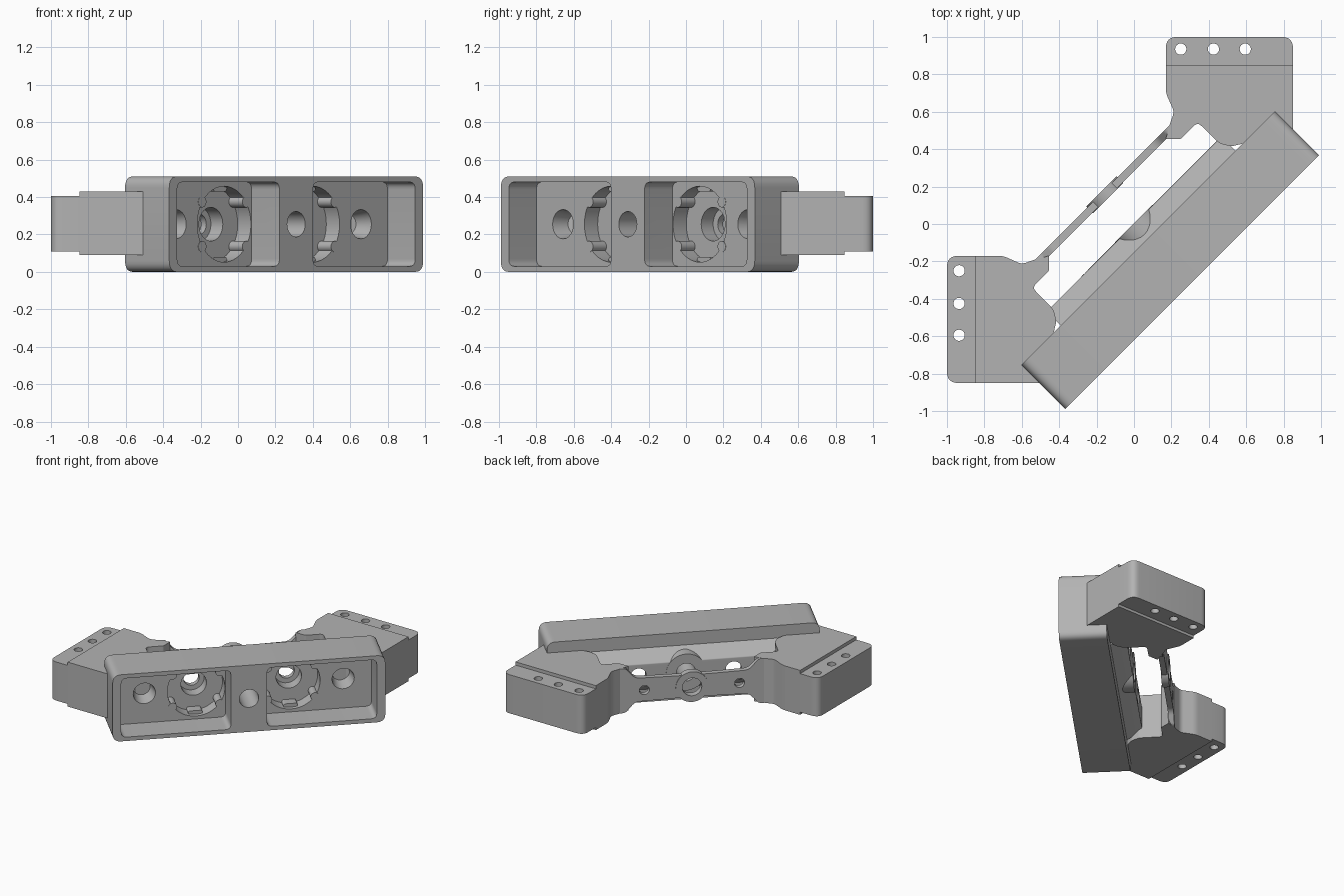
import bpy, bmesh, math
from mathutils import Vector, Matrix

if "Cube" in bpy.data.objects:
    bpy.data.objects.remove(bpy.data.objects["Cube"], do_unlink=True)

grey = bpy.data.materials.new("machined grey")
grey.use_nodes = True
COLOUR = (0.45, 0.45, 0.45, 1)
grey.diffuse_color = COLOUR
grey.node_tree.nodes["Principled BSDF"].inputs["Base Color"].default_value = COLOUR

MID = 0.255                      # height of the bore axis
TURN = Matrix.Rotation(math.radians(45), 4, "Z")
# Parts are built along local u (length), v (depth) and z, then turned by 45 degrees.
AXES = {"z": lambda a, b, h: (a, b, h),
        "v": lambda a, b, h: (a, h, b),
        "u": lambda a, b, h: (h, a, b)}


def rounded(points, steps=6):
    """Round each (a, b, radius) corner of an outline."""
    out, n = [], len(points)
    for i, p in enumerate(points):
        c = Vector(p[:2])
        r = p[2] if len(p) > 2 else 0
        if r == 0:
            out.append(c)
            continue
        d1 = Vector(points[i - 1][:2]) - c
        d2 = Vector(points[(i + 1) % n][:2]) - c
        cut = min(r / math.tan(d1.angle(d2) / 2), d1.length * 0.48, d2.length * 0.48)
        a, b = c + d1.normalized() * cut, c + d2.normalized() * cut
        for k in range(steps + 1):
            t = k / steps
            out.append(a * (1 - t) ** 2 + c * 2 * t * (1 - t) + b * t * t)
    return out


def prism(name, outline, lo, hi, axis, taper=1.0):
    bm = bmesh.new()
    place = AXES[axis]
    centre = sum(outline, Vector((0, 0))) / len(outline)
    far = [centre + (p - centre) * taper for p in outline]
    low = [bm.verts.new(place(p.x, p.y, lo)) for p in outline]
    top = [bm.verts.new(place(p.x, p.y, hi)) for p in far]
    bm.faces.new(low)
    bm.faces.new(top)
    for i in range(len(low)):
        bm.faces.new((low[i - 1], low[i], top[i], top[i - 1]))
    bmesh.ops.recalc_face_normals(bm, faces=bm.faces[:])
    mesh = bpy.data.meshes.new(name)
    bm.to_mesh(mesh)
    bm.free()
    ob = bpy.data.objects.new(name, mesh)
    bpy.context.collection.objects.link(ob)
    return ob


def box2(a0, b0, a1, b1, r=0):
    return rounded([(a0, b0, r), (a1, b0, r), (a1, b1, r), (a0, b1, r)])


def circle(a, b, r, n=40):
    return [Vector((a + r * math.cos(math.tau * i / n), b + r * math.sin(math.tau * i / n)))
            for i in range(n)]


def rod(name, u, r, lo, hi, z=MID, taper=1.0):
    return prism(name, circle(u, z, r), lo, hi, "v", taper)


def finish(ob, cutters=()):
    """Cut the part, turn it into place and shade it."""
    for c in cutters:
        m = ob.modifiers.new("cut", "BOOLEAN")
        m.object, m.operation, m.solver = c, "DIFFERENCE", "EXACT"
        c.hide_render = True
    bpy.context.view_layer.update()
    mesh = bpy.data.meshes.new_from_object(ob.evaluated_get(bpy.context.evaluated_depsgraph_get()))
    ob.modifiers.clear()
    ob.data = mesh
    for c in cutters:
        bpy.data.objects.remove(c, do_unlink=True)
    mesh.transform(TURN)
    mesh.materials.clear()
    mesh.materials.append(grey)
    bpy.ops.object.select_all(action="DESELECT")
    ob.select_set(True)
    bpy.context.view_layer.objects.active = ob
    bpy.ops.object.shade_smooth_by_angle(angle=math.radians(30))


# Front housing with two pockets, round recesses and bores
housing = prism("front_housing", box2(-0.96, 0, 0.96, 0.51, 0.06), -0.44, -0.106, "v")
cuts = [rod("cut", 0, 0.068, -0.5, 0)]
for s in (-1, 1):
    a, b = sorted((s * 0.127, s * 0.90))
    cuts += [prism("cut", box2(a, 0.03, b, 0.48, 0.04), -0.5, -0.23, "v"),
             rod("cut", s * 0.335, 0.203, -0.3, -0.13),
             rod("cut", s * 0.335, 0.09, -0.2, 0),
             rod("cut", s * 0.70, 0.08, -0.24, -0.122, taper=0.75)]
finish(housing, cuts)

# Guide pins and keys in each recess
for s, side in ((-1, "right"), (1, "left")):
    for du in (-0.166, 0.166):
        for dz in (-0.12, 0.12):
            finish(rod(side + "_recess_pin", s * 0.335 + du, 0.03, -0.232, -0.12, MID + dz))
    for dz in (-0.195, 0.195):
        u, z = s * 0.335, MID + dz
        finish(prism(side + "_recess_key", box2(u - 0.05, z - 0.02, u + 0.05, z + 0.02, 0.015),
                     -0.2, -0.12, "v"))

# Tapered back plate behind the housing
plate = prism("back_plate", rounded([(-0.115, 0.09), (0, 0.17, 0.01), (0, 0.34, 0.01), (-0.115, 0.42)]),
              -0.66, 0.66, "u")
cuts = [rod("cut", 0, 0.068, -0.2, 0.1)]
for s in (-1, 1):
    cuts += [rod("cut", s * 0.335, 0.09, -0.2, -0.04), rod("cut", s * 0.335, 0.055, -0.1, 0.1)]
finish(plate, cuts)
finish(rod("back_plate_boss", 0, 0.14, -0.115, 0.003), [rod("cut", 0, 0.068, -0.2, 0.1)])

# Slim rear strut, flaring into the mounts
upper = [(0.51, 0.43), (0.47, 0.43, 0.05), (0.40, 0.35, 0.08), (0.12, 0.345, 0.1)]
upper += [(-u, z, *r) for u, z, *r in reversed(upper)]
lower = [(u, 2 * MID + 0.01 - z, *r) for u, z, *r in reversed(upper)]
strut = prism("rear_strut", rounded(upper + lower), 0.20, 0.24, "v")
finish(strut, [rod("cut", u, r, 0.1, 0.3) for u, r in ((-0.335, 0.035), (0, 0.068), (0.335, 0.035))])
finish(rod("rear_strut_boss", 0, 0.115, 0.195, 0.246), [rod("cut", 0, 0.068, 0.1, 0.3)])

# Mounting flanges, mirrored across the middle
FLANGE = [(-1, -0.17, 0.06), (-0.70, -0.17, 0.12), (-0.60, -0.215, 0.06), (-0.53, -0.19, 0.03),
          (-0.455, -0.17), (-0.455, -0.25, 0.02), (-0.545, -0.34, 0.03), (-0.46, -0.425, 0.03),
          (-0.43, -0.46, 0.05), (-0.415, -0.52, 0.06), (-0.435, -0.605), (-0.516, -0.80),
          (-0.50, -0.85), (-1, -0.85, 0.06)]
back_turn = Matrix.Rotation(math.radians(-45), 2)


def local(points, s):
    pts = [back_turn @ p for p in points]
    return [Vector((-s * p.x, p.y)) for p in pts]


for s, side in ((1, "right"), (-1, "left")):
    s = -s
    flange = prism(side + "_flange", local(rounded(FLANGE), s), 0.09, 0.43, "z")
    tip = box2(-1.1, -1, -0.847, 0)
    cuts = [prism("cut", local(tip, s), 0.405, 0.6, "z"),
            prism("cut", local(tip, s), -0.1, 0.11, "z")]
    cuts += [prism("cut", local(circle(-0.935, y, 0.03, 24), s), -0.1, 0.7, "z")
             for y in (-0.25, -0.425, -0.595)]
    finish(flange, cuts)
